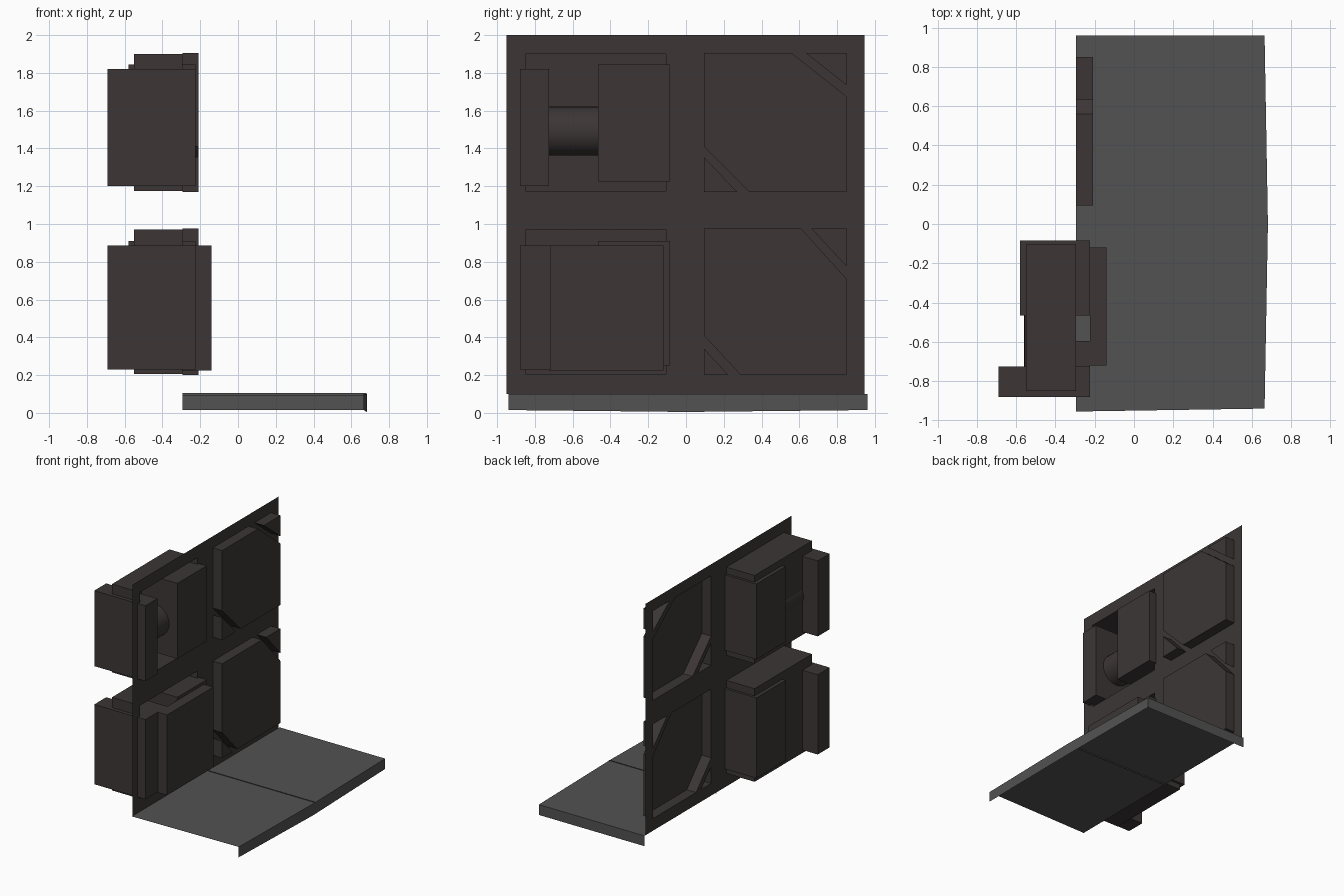
import bpy, bmesh, math

if "Cube" in bpy.data.objects:
    bpy.data.objects.remove(bpy.data.objects["Cube"])

WALL_X = -0.295


def material(name, rgb):
    m = bpy.data.materials.new(name)
    m.diffuse_color = (*rgb, 1)
    m.use_nodes = True
    m.node_tree.nodes["Principled BSDF"].inputs["Base Color"].default_value = m.diffuse_color
    return m


DARK = material("dark_panel", (0.045, 0.037, 0.036))
GREY = material("grey_floor", (0.085, 0.085, 0.085))


def finish(name, bm, mat):
    bmesh.ops.recalc_face_normals(bm, faces=bm.faces)
    me = bpy.data.meshes.new(name)
    bm.to_mesh(me)
    bm.free()
    me.materials.append(mat)
    ob = bpy.data.objects.new(name, me)
    bpy.context.collection.objects.link(ob)
    return ob


def box(name, x, y, z):
    bm = bmesh.new()
    bmesh.ops.create_cube(bm, size=1)
    for v in bm.verts:
        for i, (lo, hi) in enumerate((x, y, z)):
            v.co[i] = lo if v.co[i] < 0 else hi
    return finish(name, bm, DARK)


def rect(y0, y1, z0, z1):
    return [(y0, z0), (y1, z0), (y1, z1), (y0, z1)]


# Wall sheet: raised panels (x -0.21) and deep recesses (x -0.55) pressed into it
def cut_corner_panel(z0, z1, strip):
    (a, b, c, d), (e, f, g, h) = strip
    y0, y1 = 0.095, 0.85
    return [
        [(y0, z1), (a, z1), (y1, b), (y1, z0), (c, z0), (y0, d)],
        [(e, z1), (y1, z1), (y1, f)],
        [(y0, h), (g, z0), (y0, z0)],
    ]


shapes = [(p, -0.21) for p in
          cut_corner_panel(1.17, 1.905, ((0.56, 1.675, 0.335, 1.41), (0.635, 1.735, 0.27, 1.355)))
          + cut_corner_panel(0.2, 0.975, ((0.61, 0.71, 0.29, 0.41), (0.665, 0.775, 0.225, 0.34)))]
shapes += [(rect(-0.85, -0.105, 1.175, 1.9), -0.55),
           (rect(-0.85, -0.105, 0.205, 0.97), -0.55)]

bm = bmesh.new()


def ring(points, x):
    return [bm.verts.new((x, y, z)) for y, z in points]


def loop_edges(vs):
    return [bm.edges.new((vs[i - 1], vs[i])) for i in range(len(vs))]


edges = loop_edges(ring(rect(-0.95, 0.945, 0.1, 2.0), WALL_X))
rims = []
for pts, depth in shapes:
    r = ring(pts, WALL_X)
    edges += loop_edges(r)
    rims.append((r, pts, depth))
bmesh.ops.triangle_fill(bm, use_beauty=True, edges=edges, normal=(1, 0, 0))
for r, pts, depth in rims:
    cap = ring(pts, depth)
    bm.faces.new(cap)
    for i in range(len(r)):
        bm.faces.new((r[i - 1], r[i], cap[i], cap[i - 1]))
finish("wall_with_panels", bm, DARK)

# Blocks standing in the two recesses
for level, (b0, b1, w0, w1) in (("upper", (1.2, 1.82, 1.225, 1.845)),
                                ("lower", (0.23, 0.885, 0.25, 0.91))):
    box(level + "_side_block", (-0.69, -0.225), (-0.88, -0.725), (b0, b1))
    box(level + "_wide_block", (-0.58, -0.225), (-0.465, -0.085), (w0, w1))

# Lower cover: front slab with a return to the side block
box("lower_cover_slab", (-0.225, -0.14), (-0.72, -0.12), (0.225, 0.885))
box("lower_cover_return", (-0.5, -0.225), (-0.725, -0.595), (0.225, 0.885))

# Roller between the upper blocks
bpy.ops.mesh.primitive_cylinder_add(vertices=32, radius=0.13, depth=0.27,
                                    location=(-0.43, -0.597, 1.492),
                                    rotation=(math.pi / 2, 0, 0))
roller = bpy.context.object
roller.name = "upper_roller"
roller.data.materials.append(DARK)
bpy.ops.object.shade_smooth_by_angle()

# Floor sheet with a hanging lip on the outer and far edges
bm = bmesh.new()
outline = [(-0.295, 0.025), (-0.295, -0.955), (0.665, -0.94), (0.682, 0.0), (0.665, 0.96), (-0.295, 0.96)]
top = [bm.verts.new((x, y, 0.1)) for x, y in outline]
bm.faces.new(top)
low = [bm.verts.new((x, y, 0.005 if abs(y) < 0.1 else 0.015)) for x, y in outline[2:]]
for i in range(3):
    bm.faces.new((top[i + 2], top[i + 3], low[i + 1], low[i]))
finish("floor_with_lip", bm, GREY)

# Thin seam strip across the floor
bm = bmesh.new()
bm.faces.new([bm.verts.new(c) for c in ((-0.295, 0.025, 0.09), (0.68, 0.025, 0.09),
                                        (0.68, 0.025, 0.105), (-0.295, 0.025, 0.105))])
finish("floor_seam", bm, GREY)
